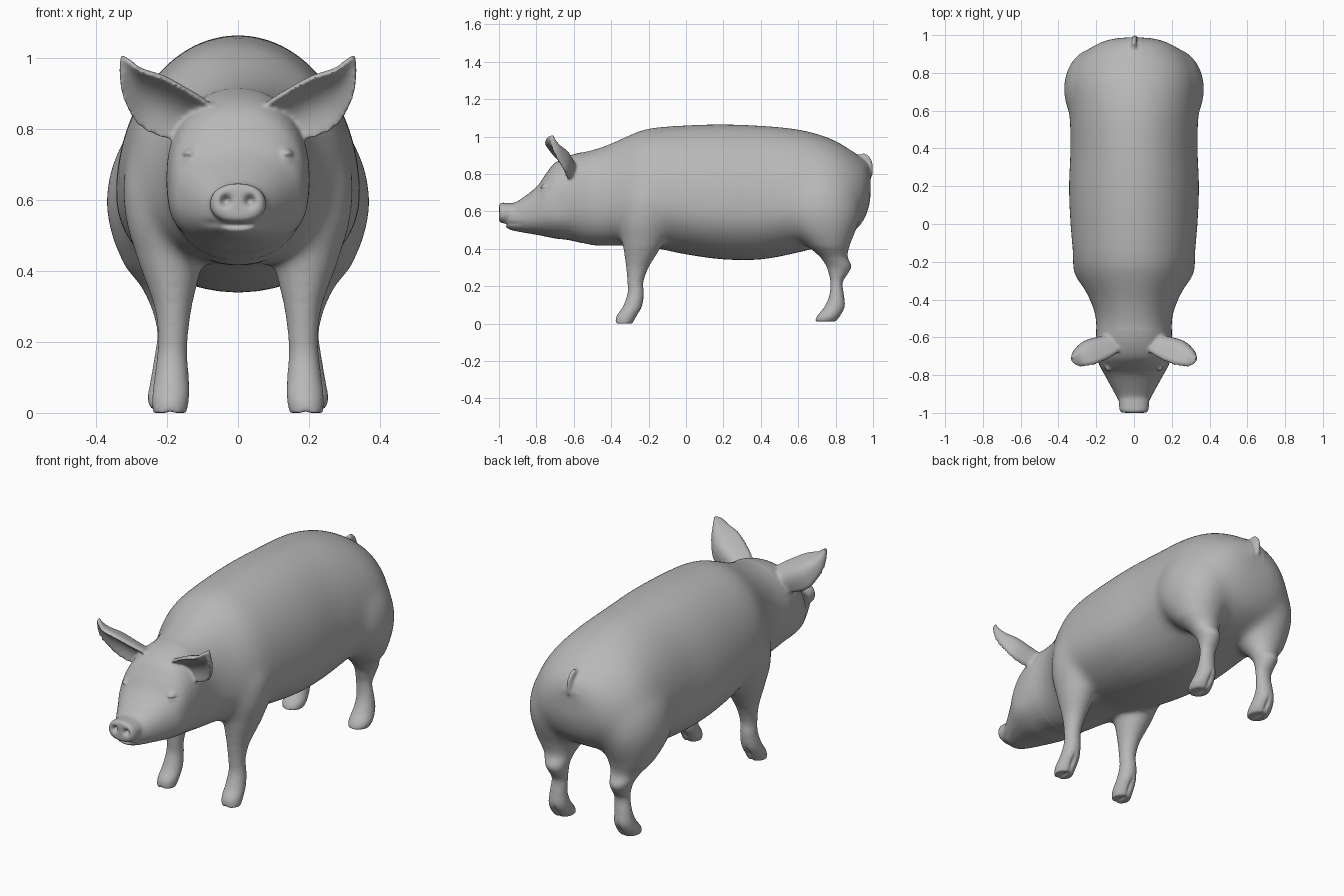
import bpy, bmesh, math
from mathutils import Vector, Matrix

cube = bpy.data.objects.get("Cube")
if cube:
    bpy.data.objects.remove(cube)

bm = bmesh.new()


def spline(rows, steps=5):
    """Catmull-Rom interpolation through rows of numbers."""
    out = []
    for i in range(len(rows) - 1):
        a, b, c, d = (rows[max(i - 1, 0)], rows[i], rows[i + 1],
                      rows[min(i + 2, len(rows) - 1)])
        for k in range(steps):
            t = k / steps
            out.append([q + t / 2 * (r - p + t * (2 * p - 5 * q + 4 * r - s
                        + t * (3 * (q - r) + s - p)))
                        for p, q, r, s in zip(a, b, c, d)])
    return out + [list(rows[-1])]


def skin(rings):
    """Closed loft through equally sized rings of points."""
    loops = [[bm.verts.new(p) for p in ring] for ring in rings]
    for a, b in zip(loops, loops[1:]):
        for i in range(len(a)):
            j = (i + 1) % len(a)
            bm.faces.new((a[i], a[j], b[j], b[i]))
    bm.faces.new(loops[0][::-1])
    bm.faces.new(loops[-1])


def oval(lo_u, hi_u, lo_v, hi_v, power=2.0, widest=0.5, count=40):
    """Superellipse filling a rectangle, widest at a fraction of its height."""
    middle = lo_v + widest * (hi_v - lo_v)
    pts = []
    for i in range(count):
        a = math.tau * i / count
        c, s = math.cos(a), math.sin(a)
        u = math.copysign(abs(c) ** (2 / power), c)
        v = math.copysign(abs(s) ** (2 / power), s)
        reach = hi_v - middle if v > 0 else middle - lo_v
        pts.append(((lo_u + hi_u + u * (hi_u - lo_u)) / 2, middle + v * reach))
    return pts


def ball(centre, size):
    bmesh.ops.create_uvsphere(bm, u_segments=20, v_segments=12, radius=1,
                              matrix=Matrix.Translation(centre) @ Matrix.Diagonal((*size, 1)))


def trunk(rows):
    """Loft along y from rows of (y, top, bottom, half width)."""
    rings = []
    for y, top, low, half in spline(rows):
        head = min(max((-0.35 - y) / 0.25, 0), 1)
        rings.append([(x, y, z) for x, z in
                      oval(-half, half, low, top, 2 + 0.25 * head, 0.37 + 0.1 * head)])
    skin(rings)


def leg(rows, side):
    """Loft upward from rows of (z, front, back, inner, outer)."""
    skin([[(side * x, y, z) for x, y in oval(inner, outer, front, back)]
          for z, front, back, inner, outer in spline(rows)])


# Head, neck and barrel
trunk([(-.965, .60, .515, .055), (-.94, .64, .502, .078), (-.9, .655, .492, .1),
       (-.8, .73, .475, .155), (-.75, .80, .465, .182), (-.7, .86, .455, .195),
       (-.62, .90, .445, .202), (-.5, .93, .418, .202), (-.4, .965, .415, .235),
       (-.3, 1.01, .415, .287), (-.2, 1.045, .41, .318), (0, 1.062, .37, .338),
       (.2, 1.067, .343, .346), (.4, 1.06, .343, .338), (.6, 1.04, .38, .342),
       (.75, 1.0, .42, .342), (.85, .95, .46, .31), (.92, .9, .51, .25),
       (.965, .86, .58, .175), (.987, .81, .66, .09)])

# Snout disc
trunk([(-1.0, .642, .546, .066), (-.985, .647, .536, .077), (-.965, .646, .536, .079),
       (-.93, .645, .54, .079), (-.88, .64, .55, .075)])

FRONT_LEG = [(0, -.378, -.285, .145, .24), (.04, -.372, -.262, .138, .242),
             (.09, -.338, -.235, .138, .237), (.16, -.313, -.225, .143, .228),
             (.22, -.313, -.228, .141, .225), (.3, -.32, -.2, .13, .236),
             (.38, -.332, -.15, .11, .265), (.45, -.345, -.11, .09, .292),
             (.55, -.36, -.08, .06, .32), (.68, -.34, -.07, .05, .322),
             (.82, -.28, -.1, .05, .26)]
HIND_LEG = [(.01, .69, .8, .145, .245), (.04, .7, .825, .138, .255),
            (.09, .74, .85, .142, .247), (.15, .766, .845, .147, .237),
            (.22, .772, .838, .143, .228), (.27, .762, .868, .138, .236),
            (.31, .748, .885, .133, .25), (.36, .712, .864, .12, .277),
            (.42, .64, .878, .09, .325), (.5, .55, .912, .05, .358),
            (.6, .49, .935, .03, .373), (.72, .5, .915, .03, .348),
            (.85, .56, .85, .05, .27)]

# Forward-leaning cupped ears: inner edge and outer edge
EAR = [(.07, -.66, .86, .15, -.61, .78), (.1, -.69, .885, .2, -.625, .775),
       (.2, -.738, .942, .28, -.645, .812), (.27, -.75, .966, .322, -.685, .885),
       (.305, -.745, .992, .334, -.715, .95), (.325, -.727, 1.006, .333, -.718, .996)]


def ear(side):
    backward = Vector((0, .85, .45))
    rings = []
    for row in spline(EAR, 6):
        inner, outer = Vector(row[:3]), Vector(row[3:])
        width = (outer - inner).length
        front, back = [], []
        for i in range(13):
            bulge = width * math.sin(math.pi * i / 12)
            rim = inner.lerp(outer, i / 12)
            for line, depth in ((front, .22 * bulge - .01), (back, .35 * bulge + .016)):
                p = rim + backward * depth
                line.append((side * p.x, p.y, p.z))
        rings.append(front + back[::-1])
    skin(rings)


for side in (1, -1):
    leg(FRONT_LEG, side)
    leg(HIND_LEG, side)
    ear(side)
    # Eyelid
    ball((side * .136, -.756, .728), (.02, .024, .017))

# Short hanging tail
for y, z, r in spline([(.93, .89, .016), (.955, .892, .018), (.977, .868, .018),
                       (.986, .83, .016), (.99, .795, .011)], 4):
    ball(((.9 - z) * .05, y, z), (r * .75, r, r))

mesh = bpy.data.meshes.new("pig_body")
bm.to_mesh(mesh)
bm.free()
pig = bpy.data.objects.new("pig_body", mesh)
bpy.context.collection.objects.link(pig)

# Fuse the parts into one skin
fuse = pig.modifiers.new("fuse", 'REMESH')
fuse.mode = 'VOXEL'
fuse.voxel_size = 0.007
soften = pig.modifiers.new("soften", 'SMOOTH')
soften.iterations = 9
bpy.context.view_layer.update()
fused = bpy.data.meshes.new_from_object(
    pig.evaluated_get(bpy.context.evaluated_depsgraph_get()))
pig.modifiers.clear()
pig.data = fused
bpy.data.meshes.remove(mesh)
fused.name = "pig_body"

bm = bmesh.new()
bm.from_mesh(fused)


def is_tail(p):
    return abs(p.x) < .04 and p.y > .9 and p.z > .75


# Blend shoulders, haunches and neck, fading out down the legs
for floor, rounds in ((.42, 70), (.38, 20), (.34, 10), (.3, 5)):
    area = [v for v in bm.verts
            if v.co.y > -.56 and v.co.z > floor and not is_tail(v.co)]
    for _ in range(rounds):
        bmesh.ops.smooth_vert(bm, verts=area, factor=0.5, use_axis_x=True,
                              use_axis_y=True, use_axis_z=True)


def dent(centre, size, push):
    """Move the skin near a point by a soft falloff, on both sides."""
    for v in bm.verts:
        s = 1 if v.co.x >= 0 else -1
        d = sum(((p - c) / r) ** 2 for p, c, r in
                zip((abs(v.co.x), v.co.y, v.co.z), centre, size))
        if d < 6:
            w = math.exp(-d)
            v.co += Vector((s * push[0], push[1], push[2])) * w


# Nostrils, mouth corners, lip crease, eye slits and jowls
dent((.034, -1.0, .598), (.012, .03, .013), (0, .03, 0))
dent((.075, -.925, .535), (.04, .05, .01), (-.005, 0, 0))
dent((0, -.975, .53), (.055, .03, .008), (0, .012, 0))
dent((.15, -.78, .722), (.025, .03, .005), (-.006, .005, 0))
dent((.16, -.68, .55), (.06, .07, .06), (.008, 0, 0))

# Cloven hooves: sole and heel grooves
for toe, heel in ((-.325, -.255), (.755, .83)):
    dent((.191, toe, 0), (.009, .04, .02), (0, 0, .01))
    dent((.191, heel, .05), (.009, .03, .04), (0, -.012, 0))

low = min(v.co.z for v in bm.verts)
for v in bm.verts:
    v.co.z -= low
bm.to_mesh(fused)
bm.free()

# Plain grey skin
skin_mat = bpy.data.materials.new("grey_skin")
skin_mat.use_nodes = True
colour = (.48, .48, .48, 1)
skin_mat.diffuse_color = colour
skin_mat.node_tree.nodes["Principled BSDF"].inputs["Base Color"].default_value = colour
fused.materials.clear()
fused.materials.append(skin_mat)
for poly in fused.polygons:
    poly.use_smooth = True
    poly.material_index = 0
